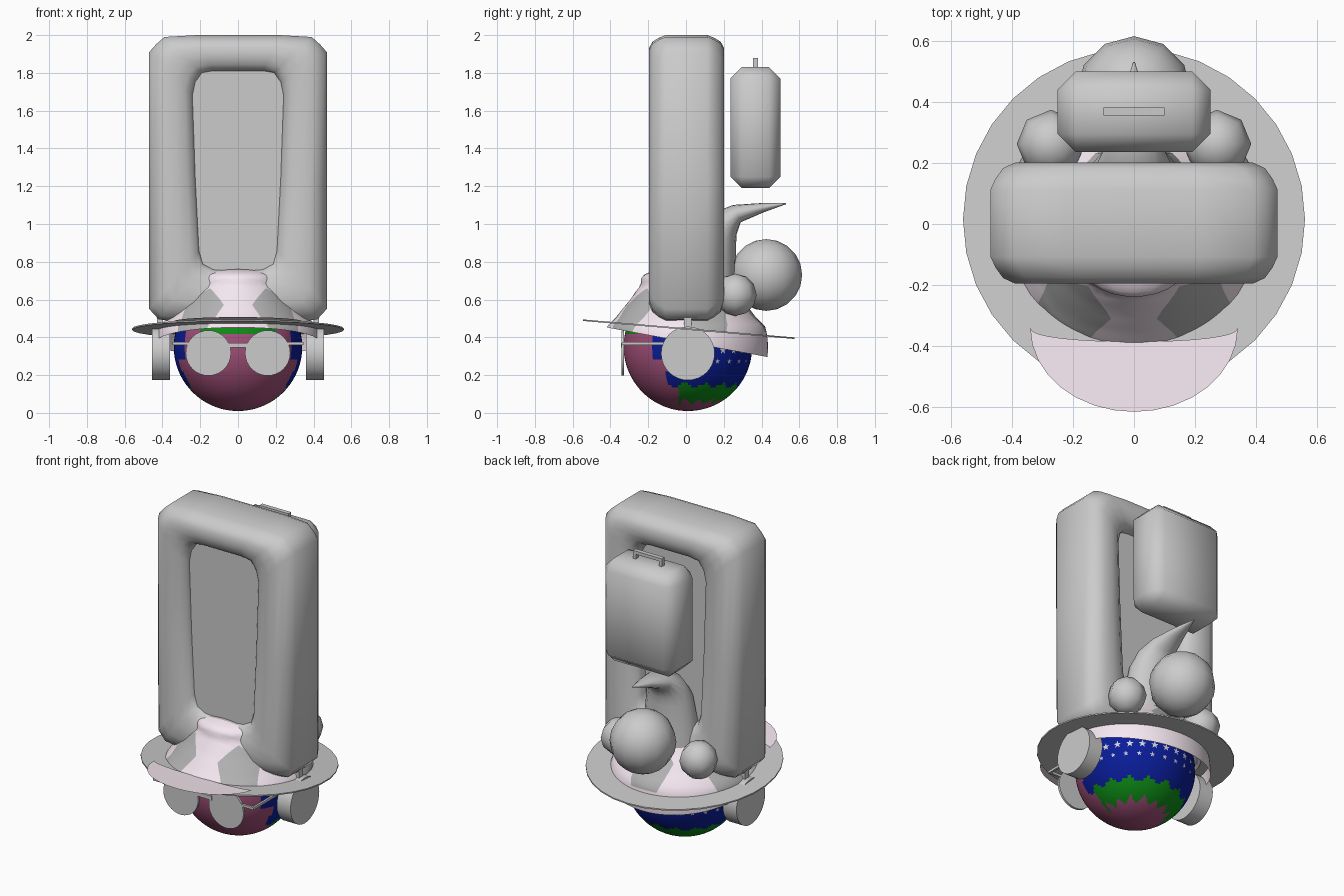
import bpy, bmesh, math
from mathutils import Vector, Matrix

if "Cube" in bpy.data.objects:
    bpy.data.objects.remove(bpy.data.objects["Cube"])


def material(name, rgb):
    m = bpy.data.materials.new(name)
    m.diffuse_color = (*rgb, 1)
    m.use_nodes = True
    m.node_tree.nodes["Principled BSDF"].inputs["Base Color"].default_value = m.diffuse_color
    return m


skin = material("plum", (0.36, 0.08, 0.19))
blue = material("blue", (0.003, 0.012, 0.32))
green = material("green", (0.004, 0.26, 0.008))
pink = material("pale_pink", (0.92, 0.81, 0.88))
grey = material("grey", (0.45, 0.45, 0.45))
white = material("star_grey", (0.65, 0.65, 0.7))


def add_object(name, bm, mats=(), angle=None):
    bmesh.ops.recalc_face_normals(bm, faces=bm.faces)
    me = bpy.data.meshes.new(name)
    bm.to_mesh(me)
    bm.free()
    for m in mats:
        me.materials.append(m)
    ob = bpy.data.objects.new(name, me)
    bpy.context.collection.objects.link(ob)
    if angle:
        bpy.ops.object.select_all(action='DESELECT')
        ob.select_set(True)
        bpy.context.view_layer.objects.active = ob
        bpy.ops.object.shade_smooth_by_angle(angle=math.radians(angle))
    return ob


def box(name, lo, hi, bevel=0, segs=1, angle=None):
    bm = bmesh.new()
    lo, hi = Vector(lo), Vector(hi)
    bmesh.ops.create_cube(bm, size=1, matrix=Matrix.Translation((lo + hi) / 2) @ Matrix.Diagonal((*(hi - lo), 1)))
    if bevel:
        bmesh.ops.bevel(bm, geom=bm.edges[:], offset=bevel, segments=segs, affect='EDGES', profile=0.5)
    return add_object(name, bm, angle=angle)


def disc(name, centre, radius, depth, axis, segs=32):
    bm = bmesh.new()
    rot = Matrix.Rotation(math.pi / 2, 4, axis)
    bmesh.ops.create_cone(bm, cap_ends=True, segments=segs, radius1=radius, radius2=radius, depth=depth,
                          matrix=Matrix.Translation(centre) @ rot)
    return add_object(name, bm, angle=40)


def ball(name, centre, radius, u, v):
    bm = bmesh.new()
    bmesh.ops.create_uvsphere(bm, u_segments=u, v_segments=v, radius=radius, matrix=Matrix.Translation(centre))
    return add_object(name, bm, angle=50)


def loft(bm, rings, close_path=False, caps=False):
    vs = [[bm.verts.new(p) for p in r] for r in rings]
    n = len(vs[0])
    for i in range(len(vs) if close_path else len(vs) - 1):
        a, b = vs[i], vs[(i + 1) % len(vs)]
        for j in range(n):
            k = (j + 1) % n
            bm.faces.new((a[j], a[k], b[k], b[j]))
    if caps:
        bm.faces.new(vs[0])
        bm.faces.new(vs[-1])


# Head, coloured plum with a blue and jagged green back
bm = bmesh.new()
bmesh.ops.create_uvsphere(bm, u_segments=96, v_segments=64, radius=0.34, matrix=Matrix.Translation((0, 0.01, 0.35)))
for f in bm.faces:
    c = f.calc_center_median()
    zig = 0.03 * abs((math.atan2(c.x, c.y) * 5) % 2 - 1)
    if c.z > 0.13 + zig and c.y > (-0.17 if c.z > 0.28 else -0.1):
        f.material_index = 1
    elif c.z > 0.045 + zig and c.y > -0.04:
        f.material_index = 2
    elif 0.41 < c.z < 0.45 and abs(c.x) < 0.2 and c.y < 0:
        f.material_index = 2
add_object("head", bm, (skin, blue, green), 40)

# Small stars on the back of the head
bm = bmesh.new()
for row, (lat, count, size) in enumerate(((-3, 13, 0.024), (-13, 12, 0.016))):
    for i in range(count):
        a = math.radians(-75 + 150 * (i + 0.5 * row) / (count - 0.5))
        rot = Matrix.Rotation(-a, 4, 'Z') @ Matrix.Rotation(math.radians(lat), 4, 'X')
        pts = []
        for k in range(10):
            t = math.pi / 2 + k * math.pi / 5
            r = size if k % 2 == 0 else size * 0.4
            pts.append(bm.verts.new(Vector((0, 0.01, 0.35)) + rot @ Vector((r * math.cos(t), 0.343, r * math.sin(t)))))
        bm.faces.new(pts)
add_object("stars", bm, (white,))

# Ball-patterned cap: truncated icosahedron, cut at a tilt and drawn into a bell
bm = bmesh.new()
bmesh.ops.create_icosphere(bm, subdivisions=1, radius=1, matrix=Matrix.Rotation(math.radians(18), 4, 'Z'))
bmesh.ops.bevel(bm, geom=bm.verts[:] + bm.edges[:], offset=33.3, offset_type='PERCENT', segments=1, affect='VERTICES')
bmesh.ops.remove_doubles(bm, verts=bm.verts, dist=0.01)
for f in bm.faces:
    f.material_index = 1 if len(f.verts) == 5 else 0
bmesh.ops.poke(bm, faces=bm.faces[:])
bmesh.ops.subdivide_edges(bm, edges=bm.edges[:], cuts=3, use_grid_fill=True)
for v in bm.verts:
    v.co = v.co.normalized() * 0.42 + Vector((0, 0, 0.355))
slope = -0.19
bmesh.ops.bisect_plane(bm, geom=bm.verts[:] + bm.edges[:] + bm.faces[:], plane_co=(0, 0, 0.375),
                       plane_no=(0, -slope, 1), clear_inner=True)
bell = [(0, 1.05), (0.46, 1.03), (0.5, 0.95), (0.6, 0.86), (0.68, 0.88), (0.74, 1.25), (0.9, 1.3)]
for v in bm.verts:
    for (z0, s0), (z1, s1) in zip(bell, bell[1:]):
        if z0 <= v.co.z < z1:
            s = s0 + (s1 - s0) * (v.co.z - z0) / (z1 - z0)
            v.co.x *= s
            v.co.y *= s
            break
add_object("patterned_cap", bm, (pink, grey), 50)

# Wide thin brim, dipping towards the back
bm = bmesh.new()
rings = []
for r, dz in ((0.37, 0), (0.56, 0), (0.56, -0.008), (0.37, -0.008)):
    rings.append([(r * math.cos(i * math.pi / 16), 0.015 + r * math.sin(i * math.pi / 16),
                   0.447 - 0.085 * r * math.sin(i * math.pi / 16) + dz) for i in range(32)])
loft(bm, rings, close_path=True)
add_object("brim", bm, angle=40)

# Pink front visor
bm = bmesh.new()
prev = None
for i in range(17):
    u = -1 + i / 8
    x = 0.34 * math.sin(u * math.pi / 2)
    inner, outer = -0.385 + 0.045 * u * u, -0.34 - 0.275 * math.cos(u * math.pi / 2)
    if abs(u) == 1:
        outer = inner - 0.002
    cur = [bm.verts.new((x, y, 0.457 - 0.082 * y)) for y in (inner, outer)]
    if prev:
        bm.faces.new((prev[0], prev[1], cur[1], cur[0]))
    prev = cur
add_object("visor", bm, (pink,))

# Tall padded frame: section swept between an outer and an inner outline
half = [((0, 0.48), (0, 0.75)), ((0.3, 0.48), (0.13, 0.76)), ((0.42, 0.495), (0.185, 0.79)),
        ((0.47, 0.55), (0.205, 0.86)), ((0.47, 1.2), (0.225, 1.25)), ((0.47, 1.91), (0.24, 1.68)),
        ((0.435, 1.95), (0.225, 1.75)), ((0.39, 1.99), (0.19, 1.8)), ((0.22, 2.0), (0.13, 1.81)),
        ((0, 2.0), (0, 1.81))]
mirror = [((-a[0], a[1]), (-b[0], b[1])) for a, b in half[-2:0:-1]]
edge = [(0, 0.11), (0.07, 0.145), (0.18, 0.18), (0.35, 0.198), (0.6, 0.198), (0.82, 0.185), (0.95, 0.16), (1, 0.135)]
section = edge + [(t, -y) for t, y in reversed(edge)]
bm = bmesh.new()
loft(bm, [[(o[0] + (n[0] - o[0]) * t, y + 0.003, o[1] + (n[1] - o[1]) * t) for t, y in section]
          for o, n in half + mirror], close_path=True)
add_object("padded_frame", bm, angle=50)

# Panel filling the frame opening
box("frame_panel", (-0.26, -0.135, 0.72), (0.26, 0.1, 1.84), 0.02, angle=40)

# Curved horn rising behind the frame and ending in a point
path = [(0.14, 0.55, 0.19, 0.13), (0.145, 0.75, 0.17, 0.12), (0.16, 0.92, 0.145, 0.108),
        (0.2, 1.0, 0.12, 0.088), (0.27, 1.055, 0.085, 0.05), (0.4, 1.085, 0.045, 0.026), (0.53, 1.108, 0.003, 0.003)]
rings = []
for i, (y, z, w, d) in enumerate(path):
    a, b = path[max(0, i - 1)], path[min(len(path) - 1, i + 1)]
    tan = Vector((0, b[0] - a[0], b[1] - a[1])).normalized()
    side = Vector((0, tan.z, -tan.y))
    rings.append([Vector((0, y, z)) + Vector((w * math.cos(t), 0, 0)) + side * d * math.sin(t)
                  for t in [k * math.pi / 8 for k in range(16)]])
bm = bmesh.new()
loft(bm, rings, caps=True)
add_object("horn", bm, angle=50)

# Floating case with carry handle
box("case", (-0.25, 0.235, 1.19), (0.25, 0.5, 1.83), 0.06, 1, 50)
box("handle_grip", (-0.1, 0.355, 1.86), (0.1, 0.382, 1.88))

# Tail ball
ball("tail_ball", (0, 0.425, 0.73), 0.19, 12, 10)

for s, side in ((-1, "left"), (1, "right")):
    def side_box(name, x0, x1, y0, y1, z0, z1):
        xs = sorted((s * x0, s * x1))
        box(name + "_" + side, (xs[0], y0, z0), (xs[1], y1, z1))

    # Handle posts and the small low-poly balls
    side_box("handle_post", 0.08, 0.1, 0.355, 0.382, 1.82, 1.865)
    ball("small_ball_" + side, (s * 0.272, 0.262, 0.625), 0.112, 8, 6)

    # Ear cushions with posts, round lenses and temple arms
    disc("ear_cushion_" + side, (s * 0.408, 0.01, 0.315), 0.142, 0.095, 'Y')
    side_box("ear_post", 0.4, 0.43, -0.01, 0.03, 0.43, 0.51)
    side_box("ear_post_cap", 0.4, 0.43, -0.04, 0.055, 0.5, 0.51)
    disc("lens_" + side, (s * 0.157, -0.335, 0.317), 0.12, 0.014, 'X')
    side_box("temple", 0.335, 0.348, -0.335, 0, 0.36, 0.375)
    side_box("hinge", 0.26, 0.348, -0.342, -0.328, 0.36, 0.375)
box("lens_bridge", (-0.06, -0.345, 0.345), (0.06, -0.328, 0.37))
